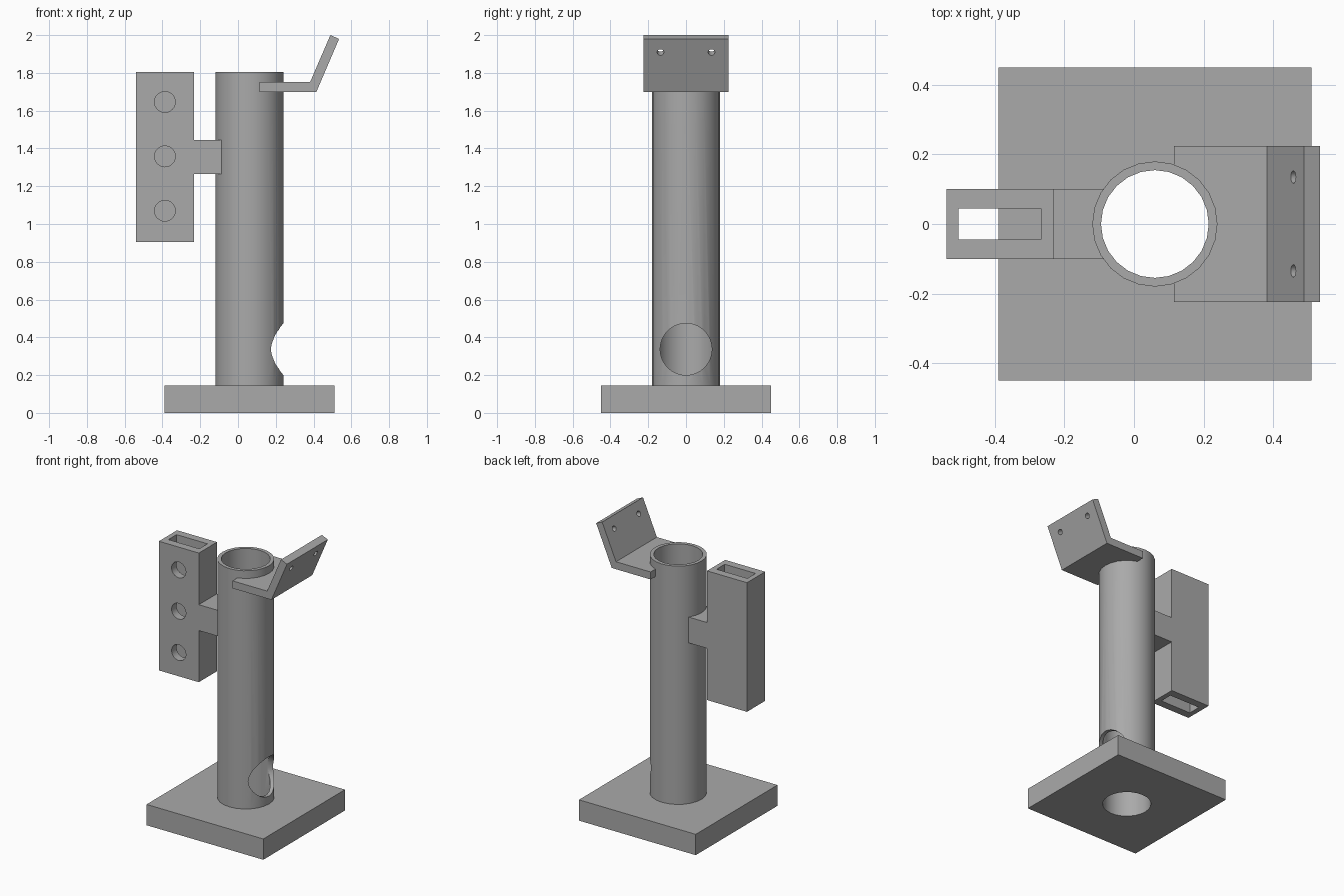
import bpy
import math
from mathutils import Vector

cube = bpy.data.objects.get("Cube")
if cube:
    bpy.data.objects.remove(cube, do_unlink=True)

grey = bpy.data.materials.new("Plain grey")
grey.use_nodes = True
COLOUR = (0.4, 0.4, 0.4, 1)
grey.diffuse_color = COLOUR
grey.node_tree.nodes["Principled BSDF"].inputs["Base Color"].default_value = COLOUR

TUBE_X, OUTER, INNER = 0.06, 0.18, 0.155
BASE_TOP, TUBE_TOP = 0.145, 1.805


def prism(name, profile, y0, y1):
    """Extrude an x-z outline from y0 to y1."""
    n = len(profile)
    verts = [(x, y, z) for y in (y0, y1) for x, z in profile]
    faces = [tuple(range(n)), tuple(reversed(range(n, 2 * n)))]
    faces += [(i, i + n, (i + 1) % n + n, (i + 1) % n) for i in range(n)]
    mesh = bpy.data.meshes.new(name)
    mesh.from_pydata(verts, [], faces)
    mesh.materials.append(grey)
    obj = bpy.data.objects.new(name, mesh)
    bpy.context.collection.objects.link(obj)
    return obj


def box(name, x, y, z):
    outline = [(x[0], z[0]), (x[1], z[0]), (x[1], z[1]), (x[0], z[1])]
    return prism(name, outline, *y)


def rod(name, start, end, radius, sides):
    start, end = Vector(start), Vector(end)
    axis = end - start
    bpy.ops.mesh.primitive_cylinder_add(
        vertices=sides, radius=radius, depth=axis.length,
        location=(start + end) / 2,
        rotation=axis.to_track_quat('Z', 'Y').to_euler())
    obj = bpy.context.object
    obj.name = name
    obj.data.materials.append(grey)
    return obj


def upright(name, radius, z0, z1, sides=24):
    return rod(name, (TUBE_X, 0, z0), (TUBE_X, 0, z1), radius, sides)


def cut(obj, *cutters):
    """Subtract each cutter, apply the result and discard the cutter."""
    for cutter in cutters:
        cutter.hide_render = True
        mod = obj.modifiers.new("Cut", 'BOOLEAN')
        mod.operation, mod.solver, mod.object = 'DIFFERENCE', 'EXACT', cutter
        bpy.context.view_layer.update()
        graph = bpy.context.evaluated_depsgraph_get()
        mesh = bpy.data.meshes.new_from_object(obj.evaluated_get(graph))
        obj.modifiers.clear()
        obj.data = mesh
        bpy.data.objects.remove(cutter, do_unlink=True)
    return obj


# Square base plate with the bore running through it
base = box("base_plate", (-0.39, 0.51), (-0.45, 0.45), (0, BASE_TOP))
cut(base, upright("bore", INNER, -0.1, 0.3))

# Hollow column with a round opening on one side near the bottom
column = upright("column", OUTER, BASE_TOP, TUBE_TOP)
cut(column, upright("bore", INNER, 0, 2),
    rod("side_opening", (TUBE_X, 0, 0.337), (0.5, 0, 0.337), 0.137, 40))

# Rectangular sleeve: open slot top to bottom, three holes in its front wall
sleeve = box("sleeve", (-0.54, -0.232), (-0.1, 0.1), (0.905, TUBE_TOP))
cut(sleeve, box("slot", (-0.505, -0.267), (-0.045, 0.045), (0.8, 2)))
for z in (1.07, 1.358, 1.646):
    cut(sleeve, rod("hole", (-0.387, -0.2, z), (-0.387, 0, z), 0.055, 32))

# Arm joining the sleeve to the column
arm = box("sleeve_arm", (-0.232, -0.08), (-0.1, 0.1), (1.265, 1.445))
cut(arm, upright("column_shape", OUTER - 0.001, 1, 2))

# Bent mounting bracket with two screw holes in the tilted flange
outline = [(0.115, 1.70), (0.415, 1.70), (0.535, 1.98),
           (0.489, 2.0), (0.382, 1.752), (0.115, 1.752)]
bracket = prism("bracket", outline, -0.225, 0.225)
cut(bracket, upright("column_shape", OUTER - 0.001, 1.5, 2))
normal = Vector((0.28, 0, -0.12)).normalized() * 0.08
for side in (-1, 1):
    centre = Vector((0.483, side * 0.135, 1.918))
    cut(bracket, rod("screw_hole", centre - normal, centre + normal, 0.018, 20))

# Smooth the round walls, keep the edges crisp
bpy.ops.object.select_all(action='DESELECT')
for part in (base, column, sleeve, arm, bracket):
    part.select_set(True)
bpy.context.view_layer.objects.active = column
bpy.ops.object.shade_smooth_by_angle(angle=math.radians(30))
